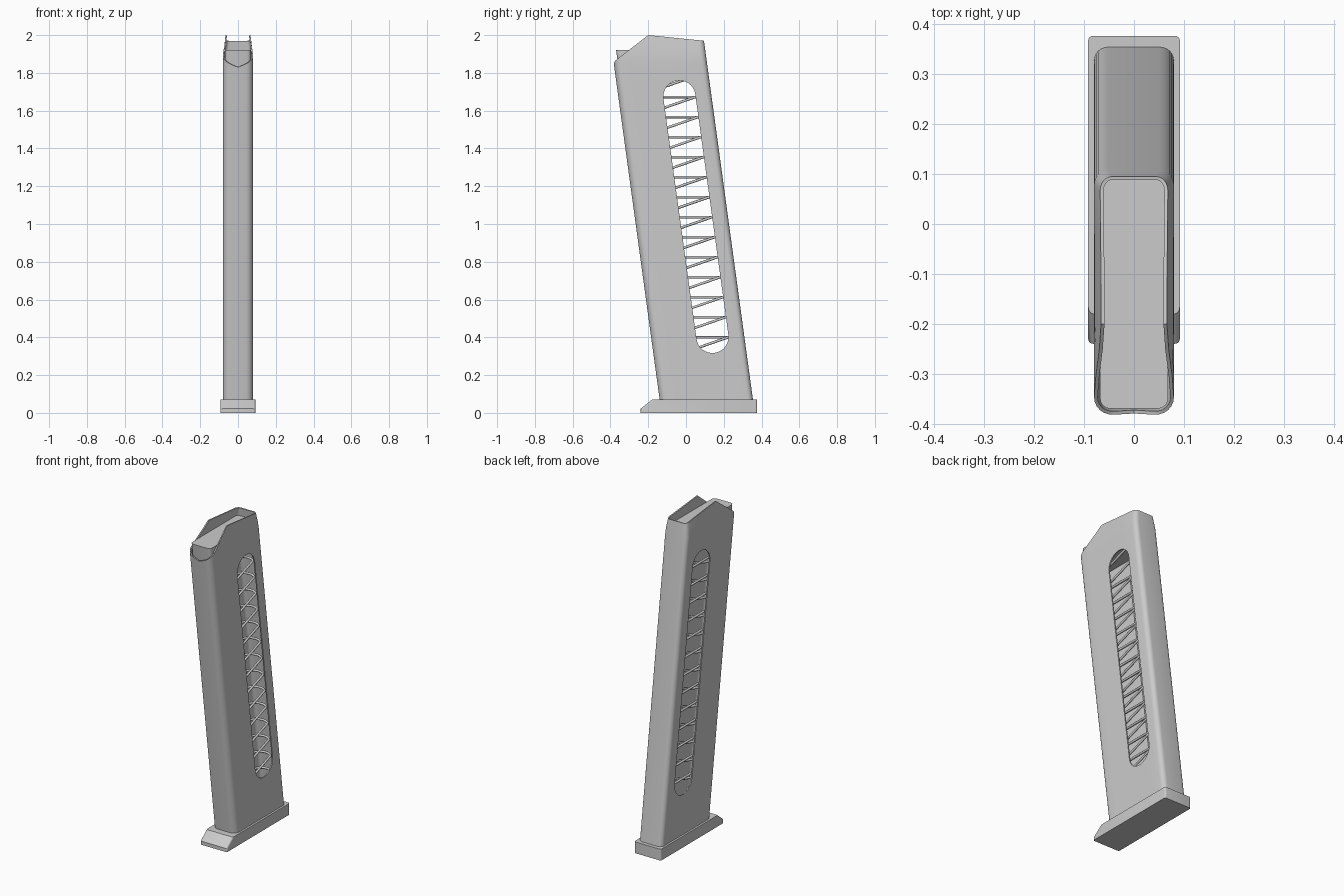
import bpy, bmesh, math

if "Cube" in bpy.data.objects:
    bpy.data.objects.remove(bpy.data.objects["Cube"])

W, H = 0.08, 0.247            # half width and half depth of the body


def axis_y(z):
    """Centre line of the leaning body."""
    return 0.1075 - 0.1365 * (z - 0.07)


def make_object(name, bm):
    mesh = bpy.data.meshes.new(name)
    bm.to_mesh(mesh)
    bm.free()
    ob = bpy.data.objects.new(name, mesh)
    bpy.context.collection.objects.link(ob)
    return ob


def activate(ob):
    bpy.ops.object.select_all(action='DESELECT')
    ob.select_set(True)
    bpy.context.view_layer.objects.active = ob


def smooth(ob, deg=35):
    activate(ob)
    bpy.ops.object.shade_smooth_by_angle(angle=math.radians(deg))


def prism(name, profile, half_w, round_r=0.0):
    """Extrude a side profile (y, z) across x, optionally rounding upright edges."""
    bm = bmesh.new()
    face = bm.faces.new([bm.verts.new((-half_w, y, z)) for y, z in profile])
    ext = bmesh.ops.extrude_face_region(bm, geom=[face])
    for v in ext['geom']:
        if isinstance(v, bmesh.types.BMVert):
            v.co.x = half_w
    bmesh.ops.recalc_face_normals(bm, faces=bm.faces)
    if round_r:
        edges = []
        for e in bm.edges:
            d = e.verts[0].co - e.verts[1].co
            if abs(d.x) < 1e-5 and abs(d.z) > 0.01:
                edges.append(e)
        bmesh.ops.bevel(bm, geom=edges, offset=round_r, segments=4,
                        profile=0.5, affect='EDGES')
    return make_object(name, bm)


def top_z(x, v):
    """Height of the body rim: angled lips and a V notch at the front."""
    pts = [(-H, 1.86), (-0.227, 1.872), (-0.044, 2.0), (H, 1.97)]
    z = pts[-1][1]
    for (v0, z0), (v1, z1) in zip(pts, pts[1:]):
        if v <= v1:
            z = z0 + (z1 - z0) * (v - v0) / (v1 - v0)
            break
    if v < -H + 0.02:
        z -= 0.03 * max(0, 1 - abs(x) / 0.07)
    return z


# Body shell: rounded outline lofted along the leaning axis, lips pulled inward
def arc(cx, cy, r, a0, n=6):
    return [(cx + r * math.cos(math.radians(a0 + 90 * i / n)),
             cy + r * math.sin(math.radians(a0 + 90 * i / n))) for i in range(n + 1)]


rf, rb = 0.04, 0.028
right = [(0, -H)] + arc(W - rf, -H + rf, rf, -90)
right += [(W, v) for v in (-0.16, -0.1, -0.044, 0.05, 0.14)]
right += arc(W - rb, H - rb, rb, 0) + [(0, H)]
outline = right + [(-x, v) for x, v in reversed(right[1:-1])]

bm = bmesh.new()
rows = []
for t in (None, 0, 0.25, 0.5, 0.75, 1):
    row = []
    for x, v in outline:
        z = 0.05 if t is None else 1.8 + (top_z(x, v) - 1.8) * t
        s = min(1, max(0, (z - 1.88) / 0.12))
        pinch = 0.014 * s * s * (3 - 2 * s)
        row.append(bm.verts.new((x * (1 - pinch / W), axis_y(z) + v, z)))
    rows.append(row)
n = len(outline)
for a, b in zip(rows, rows[1:]):
    for i in range(n):
        j = (i + 1) % n
        bm.faces.new((a[i], a[j], b[j], b[i]))
body = make_object("body_shell", bm)
sol = body.modifiers.new("wall", 'SOLIDIFY')
sol.thickness, sol.offset = 0.007, -1

# Long slot cut through both sides
top_c, low_c, r = (-0.035, 1.675), (0.14, 0.402), 0.085
slot = []
for c, start in ((top_c, 7.8), (low_c, 187.8)):
    for i in range(17):
        a = math.radians(start + 180 * i / 16)
        slot.append((c[0] + r * math.cos(a), c[1] + r * math.sin(a)))
cutter = prism("slot_cutter", slot, 0.2)
cutter.hide_render = True
cut = body.modifiers.new("slot", 'BOOLEAN')
cut.operation, cut.object, cut.solver = 'DIFFERENCE', cutter, 'EXACT'
activate(body)
for m in ("wall", "slot"):
    bpy.ops.object.modifier_apply(modifier=m)
bpy.data.objects.remove(cutter)
smooth(body)

# Base plate with a sloped toe
plate = prism("base_plate", [(-0.24, 0), (0.377, 0), (0.377, 0.07),
                             (-0.18, 0.07), (-0.24, 0.022)], 0.092, 0.01)
smooth(plate)

# Follower at the top of the spring
follower = prism("follower", [(-0.352, 1.79), (0.108, 1.79),
                              (0.09, 1.92), (-0.37, 1.92)], 0.068, 0.02)
smooth(follower)

# Coil spring: level wire on the left, rising wire on the right
pitch, sx, sy, ry = 0.106, 0.056, 0.16, 0.05
path = []
for k in range(16):
    z = 0.082 + pitch * k
    loop = [(-sx, sy, z), (-sx, -sy, z)]
    for i in range(1, 8):
        a = math.pi * i / 8
        loop.append((-sx * math.cos(a), -sy - ry * math.sin(a), z))
    loop += [(sx, -sy, z), (sx, sy, z + pitch)]
    for i in range(1, 8):
        a = math.pi * i / 8
        loop.append((sx * math.cos(a), sy + ry * math.sin(a), z + pitch))
    path += [(x, axis_y(zz) + v, zz) for x, v, zz in loop]
curve = bpy.data.curves.new("spring", 'CURVE')
curve.dimensions = '3D'
curve.bevel_depth, curve.bevel_resolution, curve.use_fill_caps = 0.007, 2, True
spl = curve.splines.new('POLY')
spl.points.add(len(path) - 1)
for p, co in zip(spl.points, path):
    p.co = (*co, 1)
spring = bpy.data.objects.new("spring", curve)
bpy.context.collection.objects.link(spring)
activate(spring)
bpy.ops.object.convert(target='MESH')
smooth(bpy.context.view_layer.objects.active, 60)
